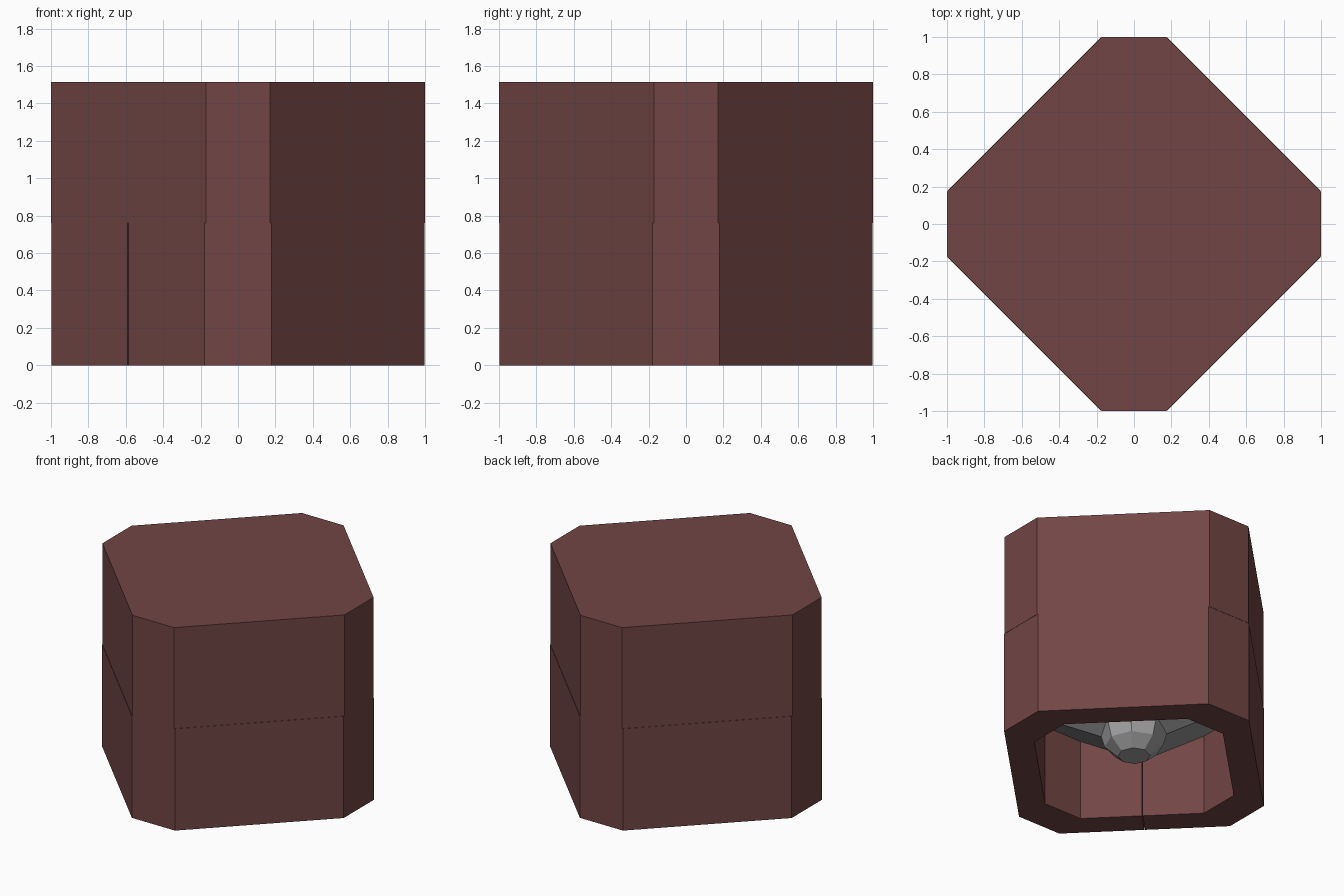
import bpy, bmesh, math
from mathutils import Vector

if "Cube" in bpy.data.objects:
    bpy.data.objects.remove(bpy.data.objects["Cube"])


def material(name, rgb):
    m = bpy.data.materials.new(name)
    m.diffuse_color = (*rgb, 1)
    m.use_nodes = True
    m.node_tree.nodes["Principled BSDF"].inputs["Base Color"].default_value = m.diffuse_color
    return m


brown = material("red_brown", (0.165, 0.060, 0.058))
grey = material("grey", (0.35, 0.35, 0.35))


def finish(name, bm, mat):
    bmesh.ops.recalc_face_normals(bm, faces=bm.faces[:])
    mesh = bpy.data.meshes.new(name)
    bm.to_mesh(mesh)
    bm.free()
    obj = bpy.data.objects.new(name, mesh)
    obj.data.materials.append(mat)
    bpy.context.collection.objects.link(obj)
    return obj


def octagon(r, c):
    """Square turned 45 degrees with cut corners, starting on the front-left side."""
    return [(-c, -r), (c, -r), (r, -c), (r, c), (c, r), (-c, r), (-r, c), (-r, -c)]


def prism(name, outline, z0, z1, mat):
    bm = bmesh.new()
    face = bm.faces.new([bm.verts.new((x, y, z0)) for x, y in outline])
    res = bmesh.ops.extrude_face_region(bm, geom=[face], use_keep_orig=True)
    for v in res["geom"]:
        if isinstance(v, bmesh.types.BMVert):
            v.co.z = z1
    return finish(name, bm, mat)


# Solid upper block
prism("upper_block", octagon(1.0, 0.172), 0.76, 1.515, brown)

# Lower wall, a ring with a narrow seam on its front-left side
g = 0.002
outer, inner = octagon(0.998, 0.178), octagon(0.75, 0.156)
mo, mi = -0.588, -0.453
outline = ([(mo + g, mo - g)] + outer + [(mo - g, mo + g)]
           + [(mi - g, mi + g)] + inner[::-1] + [(mi + g, mi - g)])
prism("lower_wall", outline, 0, 0.76, brown)

# Inverted pyramid closing the cavity, trimmed to stay within the wall
bm = bmesh.new()
tip = bm.verts.new((0, 0, 0.17))
base = [bm.verts.new((x, y, 0.70)) for x, y in ((-.92, -.92), (.92, -.92), (.92, .92), (-.92, .92))]
for i in range(4):
    bm.faces.new((tip, base[i], base[(i + 1) % 4]))
bm.faces.new(base)
for sx in (-1, 1):
    for sy in (-1, 1):
        n = Vector((sx, sy, 0)).normalized()
        bmesh.ops.bisect_plane(bm, geom=bm.verts[:] + bm.edges[:] + bm.faces[:],
                               plane_co=n * 0.75, plane_no=n, clear_outer=True)
finish("cavity_ceiling", bm, grey)

# Rounded boss hanging from the middle of the ceiling
bm = bmesh.new()
rings = []
for r, z in ((0.24, 0.32), (0.20, 0.18), (0.11, 0.10)):
    rings.append([bm.verts.new((r * math.cos(a * math.pi / 4), r * math.sin(a * math.pi / 4), z))
                  for a in range(8)])
for lo, hi in zip(rings, rings[1:]):
    for i in range(8):
        j = (i + 1) % 8
        bm.faces.new((lo[i], lo[j], hi[j], hi[i]))
bm.faces.new(rings[0])
bm.faces.new(rings[-1])
finish("ceiling_boss", bm, grey)
